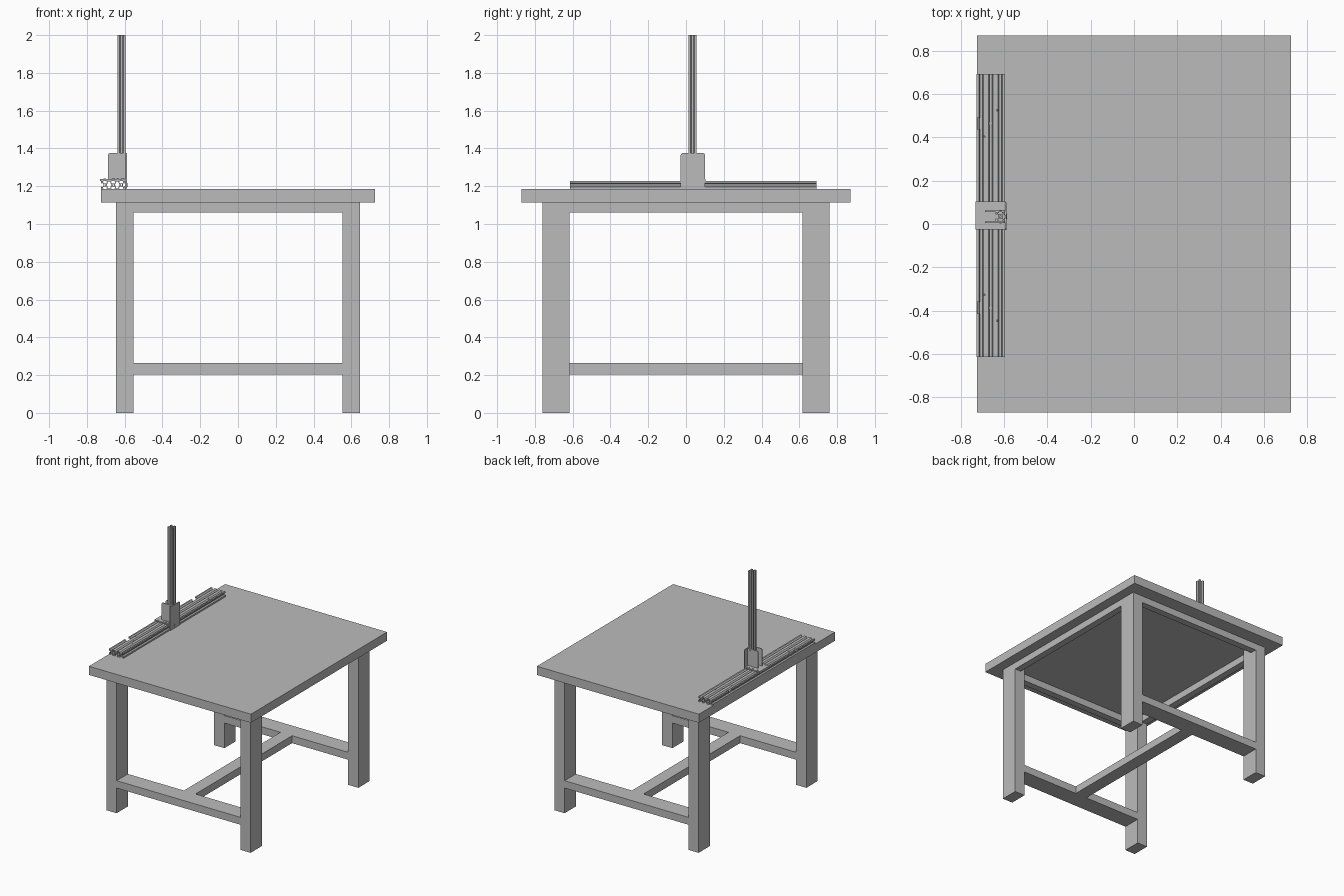
import bpy, bmesh, math
from mathutils import Matrix, Vector

cube = bpy.data.objects.get("Cube")
if cube:
    bpy.data.objects.remove(cube, do_unlink=True)

grey = bpy.data.materials.new("plain_grey")
grey.use_nodes = True
GREY = (0.5, 0.5, 0.5, 1)
grey.diffuse_color = GREY
grey.node_tree.nodes["Principled BSDF"].inputs["Base Color"].default_value = GREY


def add_mesh(name, bm):
    bmesh.ops.recalc_face_normals(bm, faces=bm.faces)
    me = bpy.data.meshes.new(name)
    bm.to_mesh(me)
    bm.free()
    me.materials.append(grey)
    ob = bpy.data.objects.new(name, me)
    bpy.context.scene.collection.objects.link(ob)
    return ob


def add_box(bm, x, y, z):
    """Box from (min, max) pairs."""
    size = [b - a for a, b in (x, y, z)]
    mid = [(a + b) / 2 for a, b in (x, y, z)]
    m = Matrix.Translation(mid) @ Matrix.Diagonal((*size, 1))
    bmesh.ops.create_cube(bm, size=1, matrix=m)


def box(name, x, y, z):
    bm = bmesh.new()
    add_box(bm, x, y, z)
    return add_mesh(name, bm)


def add_rod(bm, at, r, depth, axis="Z"):
    rot = Vector((0, 0, 1)).rotation_difference(
        Vector([float(axis == a) for a in "XYZ"])).to_matrix().to_4x4()
    bmesh.ops.create_cone(bm, cap_ends=True, segments=16, radius1=r, radius2=r,
                          depth=depth, matrix=Matrix.Translation(at) @ rot)


# ---- slotted aluminium profile, one to several square cells wide ----
U = 0.0434          # cell size
H = U / 2
SLOT = [(-.0100, 0), (-.0062, .004), (-.0120, .004), (-.0120, .0065), (-.0058, .0130)]
SLOT = SLOT + [(-s, d) for s, d in reversed(SLOT)]


def slotted_profile(name, cells, length, matrix):
    half = cells * H
    centres = [(i - (cells - 1) / 2) * U for i in range(cells)]
    outline = [(-half, -H)]
    outline += [(c + s, -H + d) for c in centres for s, d in SLOT]
    outline += [(half, -H)]
    outline += [(half - d, s) for s, d in SLOT]
    outline += [(half, H)]
    outline += [(c - s, H - d) for c in reversed(centres) for s, d in SLOT]
    outline += [(-half, H)]
    outline += [(-half + d, -s) for s, d in SLOT]
    loops = [outline]
    # centre bores, and hollows between neighbouring cells
    for c in centres:
        loops.append([(c + .0045 * math.cos(a * math.pi / 6), .0045 * math.sin(a * math.pi / 6))
                      for a in range(12)])
    for a, b in zip(centres, centres[1:]):
        m = (a + b) / 2
        loops.append([(m + x, y) for x, y in
                      [(-.007, -.018), (.007, -.018), (.007, -.011), (.0125, 0), (.007, .011),
                       (.007, .018), (-.007, .018), (-.007, .011), (-.0125, 0), (-.007, -.011)]])
    cu = bpy.data.curves.new(name + "_section", "CURVE")
    cu.dimensions = "2D"
    cu.fill_mode = "BOTH"
    cu.extrude = length / 2
    for pts in loops:
        sp = cu.splines.new("POLY")
        sp.points.add(len(pts) - 1)
        for p, (x, y) in zip(sp.points, pts):
            p.co = (x, y, 0, 1)
        sp.use_cyclic_u = True
    tmp = bpy.data.objects.new(name + "_section", cu)
    me = tmp.to_mesh()
    bm = bmesh.new()
    bm.from_mesh(me)
    tmp.to_mesh_clear()
    bpy.data.objects.remove(tmp)
    bpy.data.curves.remove(cu)
    bmesh.ops.remove_doubles(bm, verts=bm.verts, dist=1e-5)
    bmesh.ops.transform(bm, matrix=matrix, verts=bm.verts)
    for f in bm.faces:
        f.smooth = False
    return add_mesh(name, bm)


# ---- table ----
TOP = 1.185
LX, LY = (0.554, 0.645), (0.617, 0.76)
UNDER = 1.115
box("table_top", (-0.725, 0.725), (-0.87, 0.87), (UNDER, TOP))


def side(span, s):
    return tuple(sorted((span[0] * s, span[1] * s)))


for sx, nx in ((-1, "right"), (1, "left")):
    for sy, ny in ((-1, "front"), (1, "back")):
        box(f"{ny}_{nx}_leg", side(LX, sx), side(LY, sy), (0, UNDER))
    box(f"{nx}_apron", side((LX[1] - .055, LX[1]), sx), (-LY[0], LY[0]), (1.06, UNDER))
for sy, ny in ((-1, "front"), (1, "back")):
    box(f"{ny}_apron", (-LX[0], LX[0]), side((LY[1] - .055, LY[1]), sy), (1.06, UNDER))
    box(f"{ny}_stretcher", (-LX[0], LX[0]), side(LY, sy), (0.203, 0.263))
box("centre_stretcher", (-.052, .052), (-LY[0], LY[0]), (0.203, 0.263))

# ---- horizontal rail lying along the table edge ----
RX, MID = -0.661, 0.039          # rail centre in x, middle along y
RAIL_TOP = TOP + U
rail = slotted_profile("base_rail", 3, 1.306,
                       Matrix.Translation((RX, MID, TOP + H)) @ Matrix.Rotation(math.pi / 2, 4, "X"))

# notches and drilled holes in the rail
bm = bmesh.new()
for s in (-1, 1):
    y = MID + s * 0.425
    add_box(bm, (-0.74, -0.698), (y - .026, y + .026), (TOP + .028, RAIL_TOP + .01))
    add_rod(bm, (RX, y, RAIL_TOP), .008, .03)
    add_rod(bm, (RX + .03, y + s * .06, RAIL_TOP), .004, .02)
    add_rod(bm, (RX - .03, y - s * .06, RAIL_TOP), .004, .02)
cutter = add_mesh("rail_cutter", bm)
cutter.hide_render = True
cutter.hide_viewport = True
cutter.display_type = "WIRE"
mod = rail.modifiers.new("notches", "BOOLEAN")
mod.operation = "DIFFERENCE"
mod.solver = "EXACT"
mod.object = cutter

# ---- upright post ----
PX, PY = -0.6165, 0.034
PLATE = RAIL_TOP + .009
slotted_profile("upright_post", 1, 2 - PLATE,
                Matrix.Translation((PX, PY, (2 + PLATE) / 2)))


# ---- bracket joining post and rail ----
def rounded_plate(name, x, y, z, axis, r=.012):
    """Box with the edges along one axis at its top rounded."""
    bm = bmesh.new()
    add_box(bm, x, y, z)
    edges = [e for e in bm.edges
             if abs((e.verts[0].co - e.verts[1].co).normalized()[axis]) > .9
             and min(v.co.z for v in e.verts) > z[1] - 1e-4]
    bmesh.ops.bevel(bm, geom=edges, offset=r, segments=4, profile=.5, affect="EDGES")
    return add_mesh(name, bm)


box("bracket_base", (-0.731, -0.594), (-0.026, 0.104), (RAIL_TOP, PLATE))
rounded_plate("bracket_face_plate", (-0.5945, -0.588), (-0.028, 0.1), (TOP + .002, 1.376), 0)
for s, n in ((-1, "front"), (1, "back")):
    y = side((H, H + .007), s)
    rounded_plate(f"{n}_gusset", (-0.688, -0.5945), (PY + y[0], PY + y[1]), (PLATE, 1.376), 1)

# bracket screws
bm = bmesh.new()
for s in (-1, 1):
    for x in (-.705, -.661, -.635, -.61):
        add_rod(bm, (x, MID + s * .052, PLATE), .006, .007)
    for z in (1.26, 1.36):
        add_rod(bm, (PX, PY + s * (H + .007), z), .005, .006, "Y")
add_rod(bm, (-0.588, PY, TOP + H), .011, .005, "X")
add_mesh("bracket_screws", bm)
